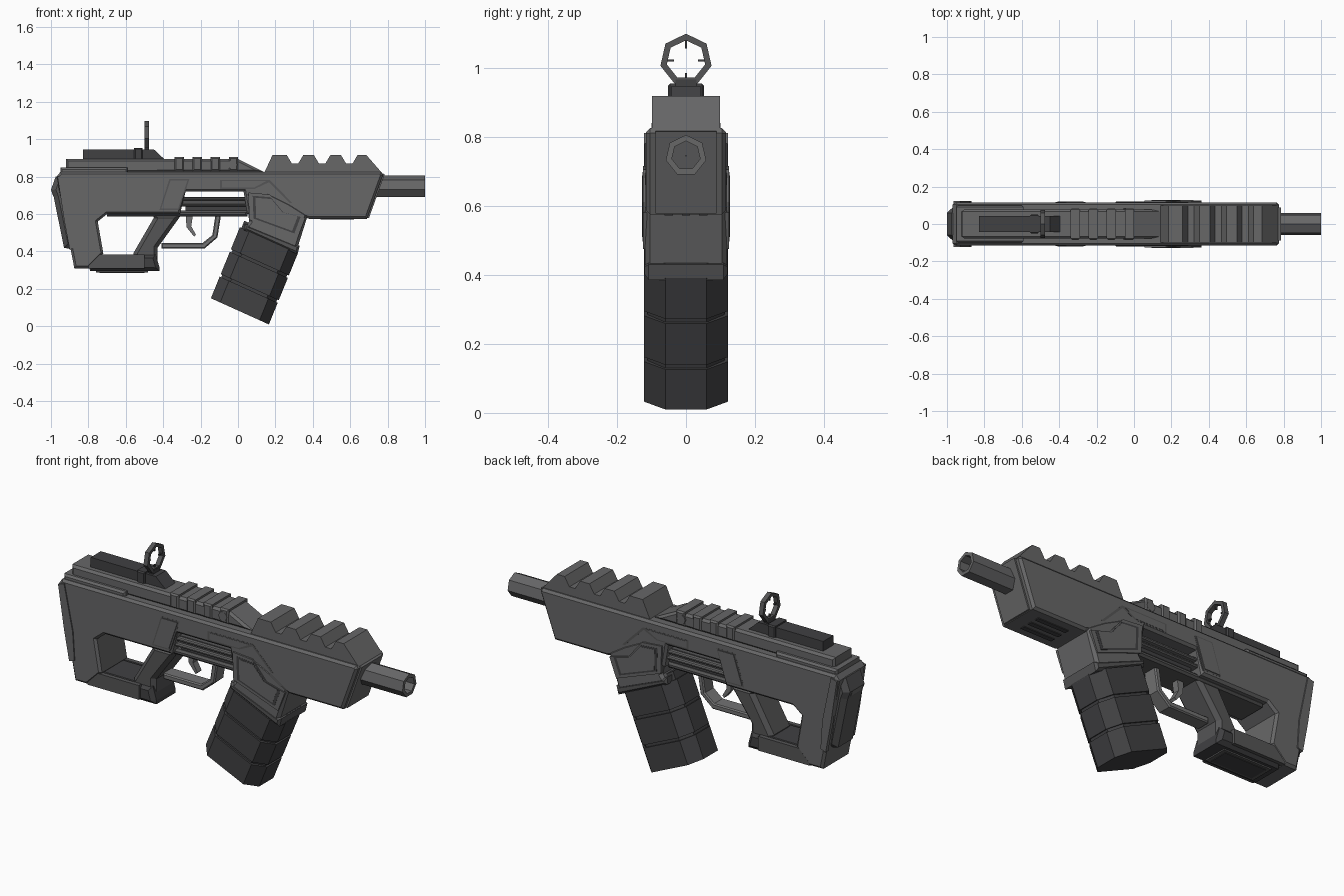
import bpy, bmesh, math
from mathutils import Vector

cube = bpy.data.objects.get("Cube")
if cube:
    bpy.data.objects.remove(cube)


def material(name, r, g, b):
    m = bpy.data.materials.new(name)
    m.use_nodes = True
    m.diffuse_color = (r, g, b, 1)
    m.node_tree.nodes["Principled BSDF"].inputs["Base Color"].default_value = (r, g, b, 1)
    return m


GREY = material("body grey", .135, .135, .137)
MID = material("grip grey", .09, .09, .092)
DARK = material("dark grey", .052, .052, .055)
LIGHT = material("trim grey", .17, .17, .172)


def finish(name, bm, mat):
    bmesh.ops.recalc_face_normals(bm, faces=bm.faces)
    mesh = bpy.data.meshes.new(name)
    bm.to_mesh(mesh)
    bm.free()
    mesh.materials.append(mat)
    ob = bpy.data.objects.new(name, mesh)
    bpy.context.collection.objects.link(ob)
    return ob


def sweep(bm, points, vec):
    """Extrude a flat outline along a vector into a closed solid."""
    face = bm.faces.new([bm.verts.new(p) for p in points])
    ext = bmesh.ops.extrude_face_region(bm, geom=[face], use_keep_orig=True)
    moved = [v for v in ext["geom"] if isinstance(v, bmesh.types.BMVert)]
    bmesh.ops.translate(bm, verts=moved, vec=vec)
    bmesh.ops.recalc_face_normals(bm, faces=bm.faces)


def prism(name, pts, half, mat, chamfer=0, y=0):
    """Side outline (x, z) given a width, with chamfered side edges."""
    bm = bmesh.new()
    h = half - chamfer
    sweep(bm, [(x, y - h, z) for x, z in pts], (0, 2 * h, 0))
    if chamfer:
        caps = [f for f in bm.faces if abs(f.normal.y) > .99]
        bmesh.ops.inset_region(bm, faces=caps, thickness=chamfer, depth=chamfer,
                               use_even_offset=True)
    return finish(name, bm, mat)


def box(name, x0, x1, z0, z1, half, mat, chamfer=0, y=0):
    return prism(name, [(x0, z0), (x1, z0), (x1, z1), (x0, z1)], half, mat, chamfer, y)


def pair(name, pts, inner, outer, mat):
    """Mirrored side plates reaching from inner to outer distance."""
    for side, s in (("left", 1), ("right", -1)):
        prism(f"{name}_{side}", pts, (outer - inner) / 2, mat, 0, s * (inner + outer) / 2)


def tube(name, x0, x1, z, outer, inner, sides, mat):
    """Faceted tube along x."""
    bm = bmesh.new()
    loops = []
    for x, r in ((x0, outer), (x1, outer), (x1, inner), (x0, inner)):
        loops.append([bm.verts.new((x, r * math.sin(a), z + r * math.cos(a)))
                      for a in (math.tau * i / sides for i in range(sides))])
    for a, b in zip(loops, loops[1:] + loops[:1]):
        for i in range(sides):
            j = (i + 1) % sides
            bm.faces.new((a[i], a[j], b[j], b[i]))
    return finish(name, bm, mat)


# Main shell with the open stock
prism("body_shell", [(.775, .81), (.69, .575), (.38, .575), (.3, .6), (.05, .6), (.03, .72),
      (-.28, .72), (-.31, .6), (-.7, .6), (-.75, .56), (-.72, .39), (-.8, .31), (-.875, .31),
      (-.97, .8), (-.95, .825), (.765, .825)], .116, GREY, .012)
prism("front_cap", [(.74, .82), (.785, .815), (.7, .578), (.66, .578)], .088, GREY)

# Rear top cover, ribs and pins
prism("rear_top_cover", [(-.95, .82), (-.92, .85), (-.92, .895), (0, .895), (.14, .825)],
      .078, GREY, .012)
box("stock_top_strip", -.95, -.59, .815, .848, .1, GREY, .01)
for i in range(4):
    x = -.34 + i * .097
    prism(f"top_rib_{i}", [(x, .83), (x, .905), (x + .05, .905), (x + .05, .83)], .085, GREY, .008)
for s in (-1, 1):
    bpy.ops.mesh.primitive_cylinder_add(vertices=8, radius=.025, depth=.02,
                                        location=(-.03, s * .076, .865), rotation=(math.pi / 2, 0, 0))
    pin = bpy.context.object
    pin.name = "cover_pin"
    pin.data.materials.append(GREY)

# Front toothed rail
teeth = [(.14, .82), (.185, .917)]
for i in range(3):
    x = .26 + i * .145
    teeth += [(x, .917), (x + .028, .87), (x + .062, .87), (x + .09, .917)]
teeth += [(.685, .917), (.77, .82)]
prism("front_rail", teeth, .098, GREY)

# Barrel
tube("barrel", .7, 1, .745, .06, .042, 7, GREY)
tube("barrel_plug", .7, .93, .745, .045, .001, 7, MID)

# Slot interior and lower bar
box("slot_core", -.3, .06, .645, .692, .075, MID)
box("slot_rod_upper", -.3, .06, .672, .688, .098, GREY, .005)
box("slot_rod_lower", -.3, .06, .64, .655, .098, GREY, .005)
box("lower_bar", -.7, .05, .588, .618, .085, MID, .01)
box("lower_bar_filler", -.28, .05, .61, .648, .07, DARK)

# Side trim plates
pair("slanted_panel", [(-.41, .63), (-.32, .63), (-.27, .78), (-.36, .78)], .11, .12, GREY)
pair("slanted_panel_edge", [(-.42, .622), (-.313, .622), (-.26, .787), (-.367, .787)], .11, .1165, MID)
pair("side_groove", [(-.095, .782), (.17, .782), (.29, .66), (.275, .66), (.165, .77),
     (.09, .735), (-.095, .735)], .11, .1168, MID)
pair("side_groove_fill", [(-.085, .776), (.15, .776), (.085, .741), (-.085, .741)], .11, .118, GREY)

# Underside vents
for i in (-1, 0, 1):
    box(f"underside_vent_{i + 1}", .44, .62, .571, .576, .012, DARK, 0, i * .05)

# Magazine well with framed side plates
prism("magazine_well", [(.04, .72), (.06, .56), (.035, .525), (.315, .41), (.375, .6), (.28, .66),
      (.16, .72)], .119, GREY, .015)
prism("magazine_well_lip", [(.035, .55), (.03, .515), (.318, .385), (.33, .43)], .12, MID, .012)
plate = [(.055, .715), (.17, .705), (.25, .61), (.36, .58), (.32, .475), (.06, .57)]
center = sum((Vector(p) for p in plate), Vector((0, 0))) / len(plate)


def shrink(k):
    return [tuple(center + (Vector(p) - center) * k) for p in plate]


pair("well_frame", plate, .1, .125, GREY)
pair("well_groove", shrink(.84), .12, .126, DARK)
pair("well_inset", shrink(.74), .12, .127, GREY)

# Magazine: a core with three stacked chamfered shells
down, across = Vector((-.155, 0, -.38)), Vector((.31, 0, -.14))
top = Vector((.01, 0, .53))


def magazine_piece(name, t0, t1, grow, mat):
    bm = bmesh.new()
    c, w = .16, .121 - grow
    n = .06
    u0, u1 = grow * 3, 1 - grow * 3
    ring = [(u0, -n), (u0 + c, -w), (u1 - c, -w), (u1, -n), (u1, n), (u1 - c, w), (u0 + c, w), (u0, n)]
    sweep(bm, [top + down * t0 + across * u + Vector((0, y, 0)) for u, y in ring], down * (t1 - t0))
    return finish(name, bm, mat)


magazine_piece("magazine_core", -.1, .99, .009, DARK)
for i, (a, b) in enumerate(((0, .31), (.345, .66), (.695, 1))):
    magazine_piece(f"magazine_shell_{i}", a, b, 0, DARK)

# Grip and stock base
prism("pistol_grip", [(-.3, .6), (-.43, .42), (-.43, .3), (-.54, .3), (-.56, .39), (-.45, .58),
      (-.46, .6)], .085, MID, .02)
prism("stock_base", [(-.81, .37), (-.79, .295), (-.42, .295), (-.42, .315), (-.44, .385), (-.79, .385)],
      .1, DARK, .02)
pair("stock_base_panel", [(-.8, .31), (-.5, .31), (-.5, .385), (-.8, .385)], .09, .113, MID)
box("base_plate_rim", -.76, -.48, .288, .297, .065, MID)
box("base_plate", -.74, -.5, .285, .297, .05, DARK)

# Butt pad and stock side plates
prism("butt_pad", [(-.93, .81), (-.975, .8), (-1, .73), (-.985, .69), (-.93, .42), (-.88, .41)],
      .085, MID, .025)
prism("butt_ridge", [(-.96, .74), (-1, .73), (-.99, .7), (-.95, .7)], .05, GREY, .01)
pair("stock_side_plate", [(-.965, .8), (-.93, .81), (-.88, .57), (-.87, .42), (-.9, .41), (-.93, .57)],
     .1, .122, GREY)

# Trigger and guard
prism("trigger_guard", [(-.41, .445), (-.41, .415), (-.18, .415), (-.11, .475), (-.09, .6),
      (-.12, .6), (-.137, .488), (-.19, .445)], .04, LIGHT, .006)
prism("trigger", [(-.28, .6), (-.275, .53), (-.235, .48), (-.225, .49), (-.25, .535), (-.24, .6)],
      .018, LIGHT)

# Rear sight assembly and ring
box("sight_base", -.83, -.55, .88, .946, .042, DARK)
box("sight_clamp", -.555, -.51, .88, .954, .052, DARK, .006)
prism("sight_ramp", [(-.51, .88), (-.51, .946), (-.45, .946), (-.39, .89)], .042, DARK)
box("sight_stem", -.5, -.475, .94, .965, .03, DARK)
tube("sight_ring", -.5, -.476, 1.022, .076, .057, 7, MID)
for name, z0, z1, half, y in (("top", 1.055, 1.085, .003, 0), ("bottom", .96, .985, .003, 0),
                              ("left", 1.018, 1.024, .013, .048), ("right", 1.018, 1.024, .013, -.048)):
    box(f"crosshair_{name}", -.492, -.484, z0, z1, half, DARK, 0, y)
